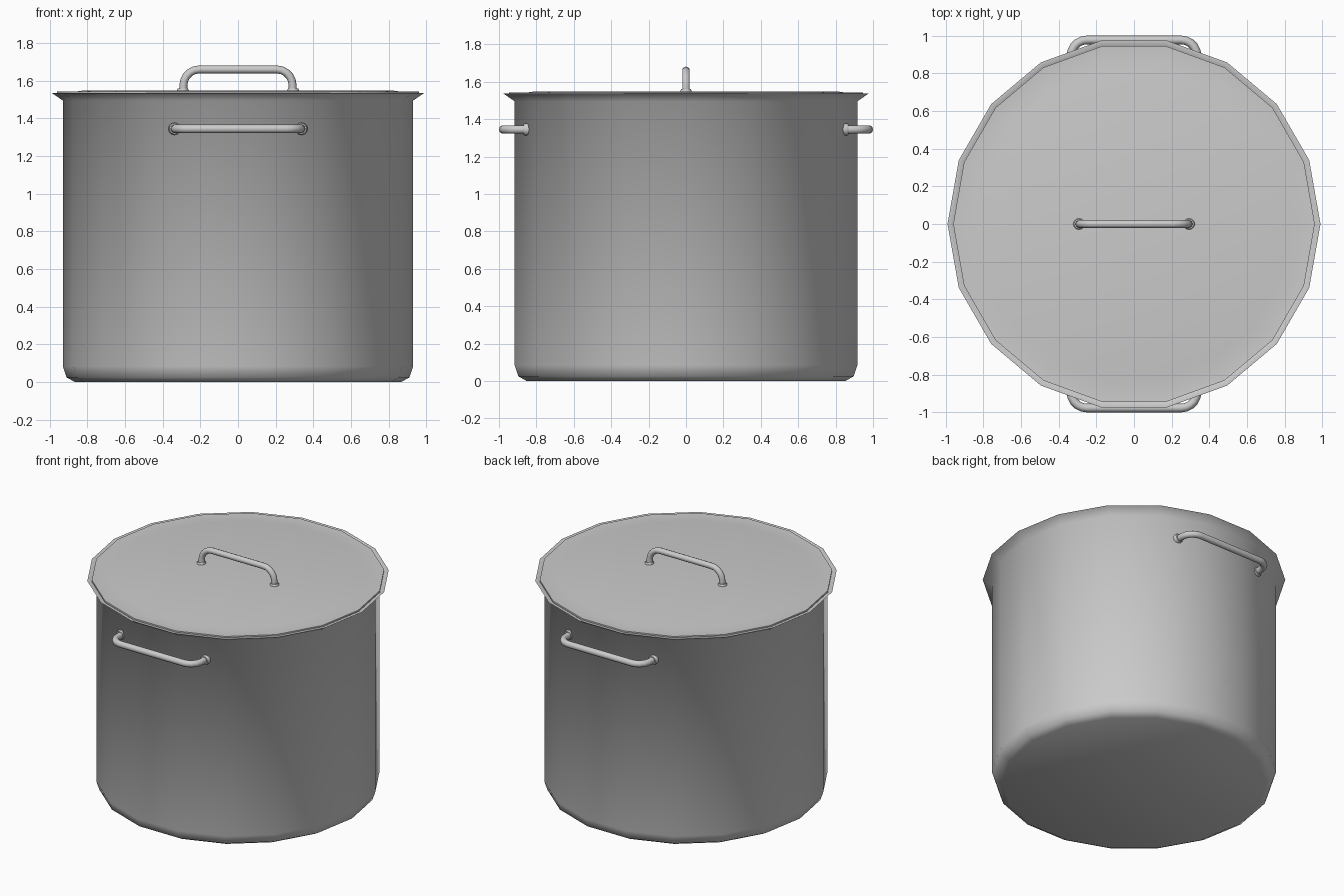
import bpy, bmesh, math
from mathutils import Vector

if "Cube" in bpy.data.objects:
    bpy.data.objects.remove(bpy.data.objects["Cube"])

SIDES = 18

# Brushed steel grey, darker than the default
steel = bpy.data.materials.new("steel")
steel.diffuse_color = (0.52, 0.52, 0.52, 1)
steel.use_nodes = True
steel.node_tree.nodes["Principled BSDF"].inputs["Base Color"].default_value = steel.diffuse_color


def finish(ob, angle):
    ob.data.materials.append(steel)
    bpy.ops.object.select_all(action='DESELECT')
    ob.select_set(True)
    bpy.context.view_layer.objects.active = ob
    bpy.ops.object.shade_smooth_by_angle(angle=math.radians(angle))
    return ob


def lathe(name, profile, sides, angle=40):
    """Spin an (r, z) profile around z, closing both ends with flat caps."""
    bm = bmesh.new()
    rings = [[bm.verts.new((r * math.cos(2 * math.pi * k / sides),
                            r * math.sin(2 * math.pi * k / sides), z))
              for k in range(sides)] for r, z in profile]
    for a, b in zip(rings, rings[1:]):
        for k in range(sides):
            j = (k + 1) % sides
            bm.faces.new((a[k], a[j], b[j], b[k]))
    bm.faces.new(rings[0])
    bm.faces.new(rings[-1])
    bmesh.ops.recalc_face_normals(bm, faces=bm.faces)
    me = bpy.data.meshes.new(name)
    bm.to_mesh(me)
    bm.free()
    ob = bpy.data.objects.new(name, me)
    bpy.context.collection.objects.link(ob)
    return finish(ob, angle)


def bar_handle(name, half, base, top, bend, radius, to_world):
    """Round bar bent into a bracket, drawn in (u, v) and placed by to_world."""
    right = [(half, base)]
    for i in range(6):
        a = math.radians(18 * i)
        right.append((half - bend + bend * math.cos(a), top - bend + bend * math.sin(a)))
    path = right + [(-u, v) for u, v in reversed(right)]
    cu = bpy.data.curves.new(name, 'CURVE')
    cu.dimensions = '3D'
    cu.bevel_depth = radius
    cu.bevel_resolution = 3
    cu.use_fill_caps = True
    sp = cu.splines.new('POLY')
    sp.points.add(len(path) - 1)
    for p, (u, v) in zip(sp.points, path):
        p.co = (*to_world(u, v), 1)
    ob = bpy.data.objects.new(name, cu)
    bpy.context.collection.objects.link(ob)
    bpy.ops.object.select_all(action='DESELECT')
    ob.select_set(True)
    bpy.context.view_layer.objects.active = ob
    bpy.ops.object.convert(target='MESH')
    return finish(bpy.context.object, 50)


def collar(name, loc, direction, radius, height):
    ob = lathe(name, [(radius, 0), (radius, height * 0.7), (radius * 0.85, height)], 12, 50)
    ob.rotation_euler = Vector(direction).to_track_quat('Z', 'Y').to_euler()
    ob.location = loc
    return ob


# Pot: rounded bottom, straight wall blending smoothly into a flared rim, hollow inside
lathe("pot_body", [(0.865, 0), (0.91, 0.025), (0.93, 0.085),
                   (0.93, 1.495), (0.99, 1.536), (0.967, 1.536),
                   (0.91, 1.495), (0.91, 0.03)], SIDES, 75)

# Lid: thin disc with a slightly raised centre
lathe("lid", [(0.90, 1.520), (0.96, 1.530), (0.96, 1.542),
              (0.89, 1.539), (0.83, 1.547)], SIDES)

# Lid handle with collars
bar_handle("lid_handle", 0.29, 1.53, 1.66, 0.085, 0.021, lambda u, v: (u, 0, v))
for sx, side in ((-1, "left"), (1, "right")):
    collar(f"lid_collar_{side}", (sx * 0.293, 0, 1.54), (0, 0, 1), 0.03, 0.02)

# Side handles on front and back, with collars
for sy, face in ((-1, "front"), (1, "back")):
    bar_handle(f"{face}_handle", 0.335, 0.81, 0.977, 0.085, 0.023,
               lambda u, v: (u, sy * v, 1.345))
    for sx, side in ((-1, "left"), (1, "right")):
        collar(f"{face}_collar_{side}", (sx * 0.337, sy * 0.838, 1.345),
               (0, sy, 0), 0.033, 0.03)
